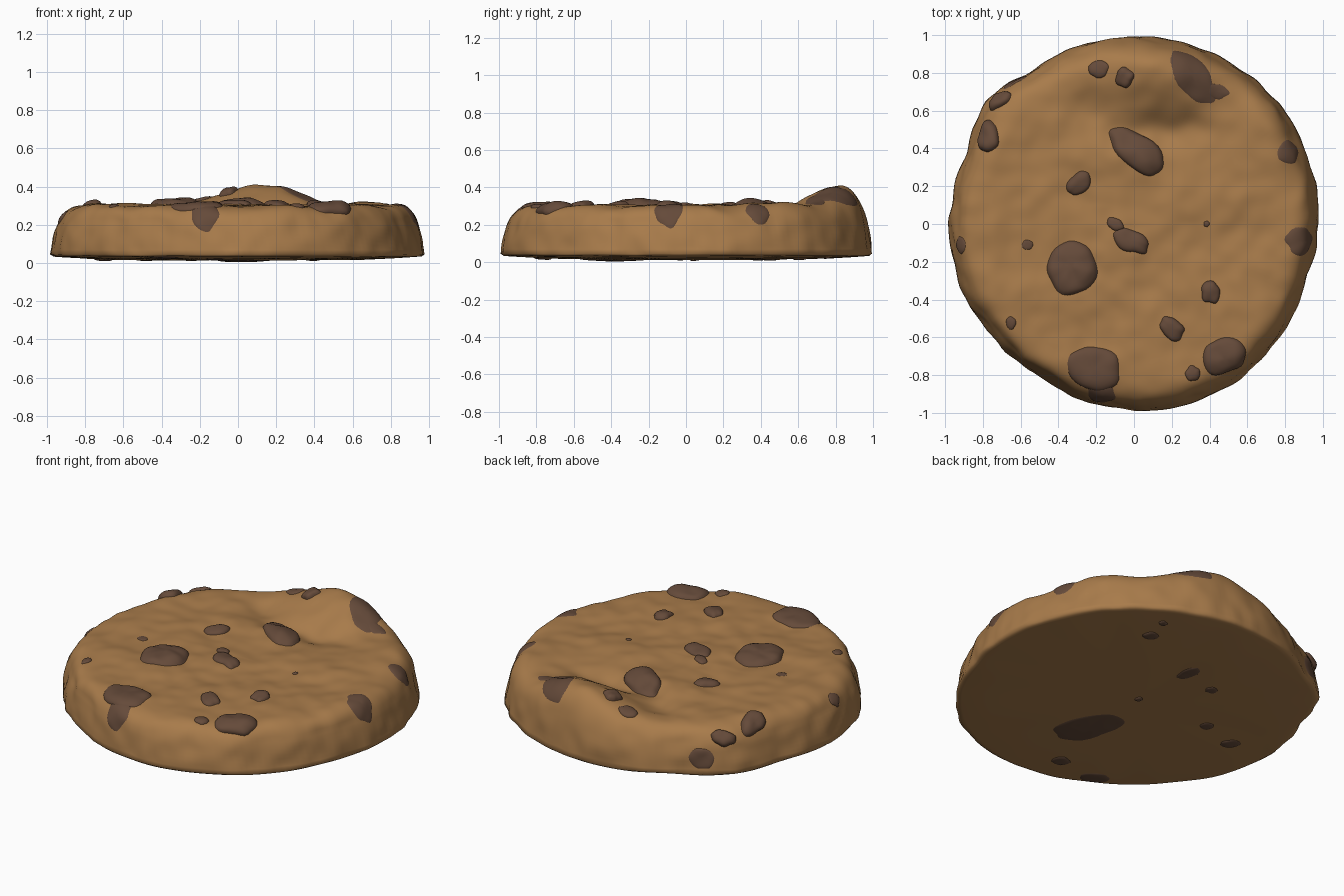
import bpy
import bmesh
from math import sin, cos, tau, hypot, atan2, radians, exp, sqrt, pi
from mathutils import Vector, noise

cube = bpy.data.objects.get("Cube")
if cube:
    bpy.data.objects.remove(cube, do_unlink=True)


def make_material(name, rgb):
    mat = bpy.data.materials.new(name)
    mat.use_nodes = True
    mat.diffuse_color = (*rgb, 1)
    mat.node_tree.nodes["Principled BSDF"].inputs["Base Color"].default_value = (*rgb, 1)
    return mat


DOUGH = make_material("baked dough brown", (0.395, 0.2, 0.07))
CHOCOLATE = make_material("dark chocolate", (0.13, 0.069, 0.042))

# Rim radius at even steps around the cookie, starting at +x
RIM = [.98, .99, 1, 1, 1, 1, .98, 1.02, .965,
       .985, .985, .96, .96, .985, 1, 1, .985, .965]
# Swells and hollows of the top: x, y, width x, width y, height
SWELLS = [(.14, .83, .27, .2, .115), (.15, .5, .28, .09, -.05),
          (-.25, .59, .09, .09, -.03), (.7, .5, .2, .2, .025),
          (-.75, .1, .15, .3, .01)]
SHOULDER, EDGE = 0.8, 1.15     # where the rounding starts and the wall ends


def rim_radius(angle):
    pos = (angle % tau) / tau * len(RIM)
    i = int(pos)
    f = (1 - cos((pos - i) * pi)) / 2
    return RIM[i % len(RIM)] * (1 - f) + RIM[(i + 1) % len(RIM)] * f


def bezier(a, b, c, d, s):
    u = 1 - s
    return a * u**3 + 3 * b * u * u * s + 3 * c * u * s * s + d * s**3


def top_surface(x, y):
    """Map flat unrolled coordinates onto the top and wall of the dough."""
    t, angle = hypot(x, y), atan2(y, x)
    r, z = t, 0.3
    if t > SHOULDER:
        s = min((t - SHOULDER) / (EDGE - SHOULDER), 1)
        r = bezier(SHOULDER, .95, .97, .995, s)
        z = bezier(.3, .305, .22, .045, s)
    r += (rim_radius(angle) - 1) * min(t, 1) ** 6
    around = Vector((cos(angle), sin(angle), z))
    flutes = 0.01 * noise.noise(around * 5) + 0.01 * noise.noise(around * 11)
    r += flutes * min(t, 1) ** 6
    px, py = r * cos(angle), r * sin(angle)
    lift = sum(h * exp(-((px - cx) / wx)**2 - ((py - cy) / wy)**2)
               for cx, cy, wx, wy, h in SWELLS)
    lift += 0.018 * noise.noise(Vector((px * 4, py * 4, 2)))
    lift += 0.008 * noise.noise(Vector((px * 10, py * 10, 5)))
    return Vector((px, py, z + lift * (z - .045) / .255))


def under_surface(x, y):
    """Slightly dished underside."""
    t, angle = hypot(x, y), atan2(y, x)
    r = t + (rim_radius(angle) - 1) * t**6
    z = 0.014 + 0.022 * t**4 + 0.004 * noise.noise(Vector((x * 4, y * 4, 9)))
    return Vector((r * cos(angle), r * sin(angle), z))


def build_rings(name, mat, centre, rings, end=None, flip=False):
    """Skin a fan from a centre point through closed rings, with optional end cap."""
    bm = bmesh.new()
    first = bm.verts.new(centre)
    loops = [[bm.verts.new(p) for p in ring] for ring in rings]
    n = len(loops[0])
    for j in range(n):
        k = (j + 1) % n
        bm.faces.new((first, loops[0][j], loops[0][k]))
        for a, b in zip(loops, loops[1:]):
            bm.faces.new((a[j], b[j], b[k], a[k]))
    if end is not None:
        last = bm.verts.new(end)
        for j in range(n):
            bm.faces.new((loops[-1][j], last, loops[-1][(j + 1) % n]))
    if flip:
        bmesh.ops.reverse_faces(bm, faces=bm.faces[:])
    mesh = bpy.data.meshes.new(name)
    bm.to_mesh(mesh)
    bm.free()
    mesh.materials.append(mat)
    mesh.shade_smooth()
    obj = bpy.data.objects.new(name, mesh)
    bpy.context.collection.objects.link(obj)


# Dough body: top, wall and underside in one skin
SEGMENTS = 200
DIRS = [(cos(tau * j / SEGMENTS), sin(tau * j / SEGMENTS)) for j in range(SEGMENTS)]
STEPS = 70
body = [[top_surface(c * t, s * t) for c, s in DIRS]
        for t in (EDGE * (i + 1) / STEPS for i in range(STEPS))]
body += [[under_surface(c * t, s * t) for c, s in DIRS]
         for t in (.98, .96, .9, .8, .65, .5, .35, .2, .1)]
build_rings("dough_body", DOUGH, top_surface(0, 0), body, under_surface(0, 0))


def chip(name, surface, x, y, a, b, turn, height, side=1):
    """Lumpy chocolate dome that follows the dough surface."""
    ca, sa = cos(radians(turn)), sin(radians(turn))
    eps = 0.01

    def place(q, angle):
        c, s = cos(angle), sin(angle)
        wobble = 1.03 + 0.2 * noise.noise(Vector((c * 1.3 + x * 9, s * 1.3 + y * 9, 0)))
        u, v = a * q * c * wobble, b * q * s * wobble
        px, py = x + u * ca - v * sa, y + u * sa + v * ca
        dx = surface(px + eps, py) - surface(px - eps, py)
        dy = surface(px, py + eps) - surface(px, py - eps)
        normal = dx.cross(dy).normalized() * side
        lump = 1 + 0.3 * noise.noise(Vector((px * 14, py * 14, 3)))
        dome = height * lump * sqrt(max(0, 1 - q**3)) - 0.002
        return surface(px, py) + normal * dome

    levels = (.2, .4, .55, .7, .8, .88, .94, .98, 1.03)
    rings = [[place(q, tau * j / 32) for j in range(32)] for q in levels]
    build_rings(name, CHOCOLATE, place(0, 0), rings, flip=side < 0)


# Chips on top: x, y, half length, half width, turn, height
TOP_CHIPS = [
    (-.19, .82, .05, .042, 0, .015), (-.05, .775, .046, .048, 0, .03),
    (.31, .785, .17, .085, -55, .008), (.43, .7, .07, .035, -10, .007),
    (-.715, .66, .065, .045, 30, .03), (-.785, .465, .07, .08, 0, .035),
    (.02, .385, .165, .085, -38, .035), (-.29, .215, .068, .05, 45, .025),
    (-.1, 0, .045, .03, -30, .015), (-.015, -.09, .095, .055, -25, .022),
    (-.325, -.23, .125, .135, 0, .04), (-.565, -.11, .03, .025, 0, .008),
    (.385, 0, .015, .015, 0, .008), (.405, -.36, .048, .058, 15, .025),
    (.2, -.555, .068, .05, -45, .025), (.48, -.705, .11, .098, 0, .03),
    (.31, -.79, .038, .038, 0, .015), (-.215, -.77, .135, .125, 0, .02),
    (-.66, -.53, .025, .037, 0, .01)]
for spec in TOP_CHIPS:
    chip("top_chip", top_surface, *spec)

# Chips wrapping down the wall: angle, distance, half height, half width
for angle, dist, a, b in [(-6, .92, .11, .08), (25, .93, .09, .065),
                          (259, .95, .11, .075), (130, 1.08, .05, .075),
                          (187, .96, .05, .045)]:
    x, y = dist * cos(radians(angle)), dist * sin(radians(angle))
    chip("rim_chip", top_surface, x, y, a, b, angle, .009)

# Chips showing through the underside: x, y, half length, half width, turn
for spec in [(.01, -.38, .21, .11, 115), (.39, .61, .042, .04, 0),
             (.42, .75, .024, .022, 0), (-.03, .43, .075, .04, 95),
             (-.245, .37, .032, .032, 0), (0, .04, .022, .022, 0),
             (-.48, .05, .036, .036, 0), (-.71, -.02, .055, .04, 140),
             (-.12, -.77, .048, .048, 0), (-.4, -.82, .085, .06, 150)]:
    chip("under_chip", under_surface, *spec, .009, -1)
